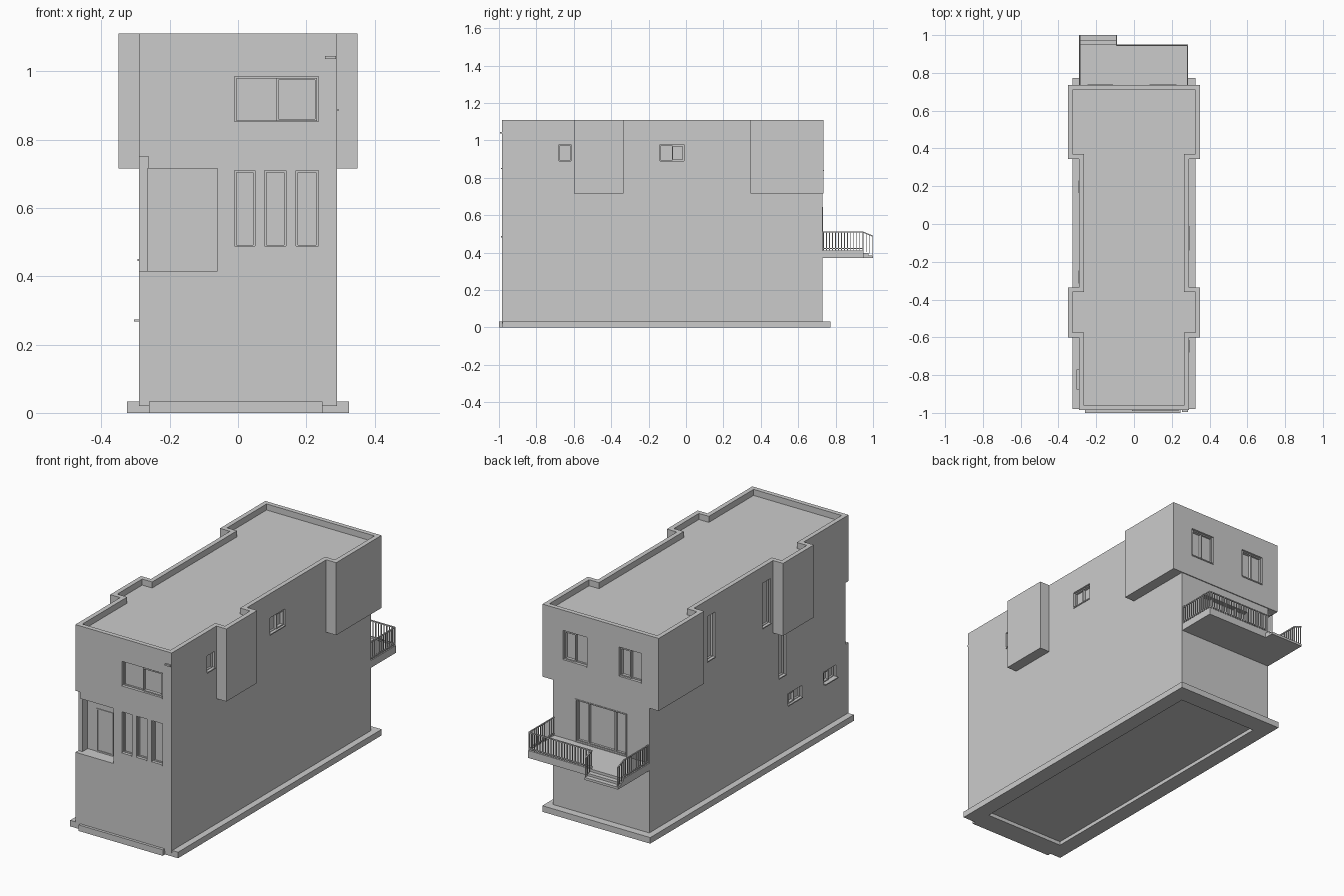
import bpy, bmesh

if "Cube" in bpy.data.objects:
    bpy.data.objects.remove(bpy.data.objects["Cube"])

def box(name, x0, x1, y0, y1, z0, z1):
    me = bpy.data.meshes.new(name)
    bm = bmesh.new()
    bmesh.ops.create_cube(bm, size=1)
    for v in bm.verts:
        v.co = ((x0 + x1) / 2 + v.co.x * (x1 - x0),
                (y0 + y1) / 2 + v.co.y * (y1 - y0),
                (z0 + z1) / 2 + v.co.z * (z1 - z0))
    bm.to_mesh(me)
    bm.free()
    ob = bpy.data.objects.new(name, me)
    bpy.context.collection.objects.link(ob)
    return ob

def combine(target, tool, op):
    mod = target.modifiers.new("cut", 'BOOLEAN')
    mod.operation, mod.object, mod.solver = op, tool, 'EXACT'
    bpy.context.view_layer.objects.active = target
    bpy.ops.object.modifier_apply(modifier=mod.name)
    bpy.data.objects.remove(tool)

def cut(target, *dims):
    combine(target, box("cutter", *dims), 'DIFFERENCE')

# Wall coordinates: a runs along the wall, d is the depth inwards from its face
WALLS = {'front': -0.985, 'back': 0.735, 'left': -0.29, 'right': 0.29}

def wall_dims(wall, a0, a1, z0, z1, d0, d1, plane=None):
    p = WALLS[wall] if plane is None else plane
    s = 1 if p < 0 else -1
    lo, hi = sorted((p + s * d0, p + s * d1))
    if wall in ('front', 'back'):
        return a0, a1, lo, hi, z0, z1
    return lo, hi, a0, a1, z0, z1

def frame(name, wall, a0, a1, z0, z1, d0, d1, t=0.006, plane=None):
    for s0, s1, h0, h1 in ((a0, a0 + t, z0, z1), (a1 - t, a1, z0, z1),
                           (a0 + t, a1 - t, z0, z0 + t), (a0 + t, a1 - t, z1 - t, z1)):
        box(name, *wall_dims(wall, s0, s1, h0, h1, d0, d1, plane))

def window(wall, a0, a1, z0, z1, sashes=1, sill=0.004):
    cut(body, *wall_dims(wall, a0, a1, z0, z1, -0.02, 0.022))
    frame(wall + "_window_frame", wall, a0, a1, z0, z1, 0.012, 0.022)
    if sashes == 2:
        m = (a0 + a1) / 2
        frame(wall + "_window_sash", wall, m, a1 - 0.004, z0 + 0.004, z1 - 0.004, 0.006, 0.022)
    if sill:
        box(wall + "_window_sill", *wall_dims(wall, a0, a1, z0 - 0.003, z0 + 0.003, -sill, 0.012))

# Main body with the two pairs of side bays
body = box("house_body", -0.29, 0.29, -0.985, 0.73, 0.02, 1.11)
BAYS = ((-0.60, -0.335), (0.345, 0.735))
for y0, y1 in BAYS:
    combine(body, box("bay", -0.35, 0.35, y0, y1, 0.715, 1.11), 'UNION')

# Sunken roof leaves a parapet
cut(body, -0.265, 0.265, -0.96, 0.71, 1.077, 1.2)
for y0, y1 in BAYS:
    cut(body, -0.325, 0.325, y0 + 0.025, y1 - 0.025, 1.077, 1.2)

# Front porch recess, open at the corner
cut(body, -0.265, -0.06, -1.1, -0.915, 0.415, 0.715)
cut(body, -0.40, -0.262, -1.1, -0.96, 0.415, 0.75)
frame("front_door_frame", 'front', -0.21, -0.11, 0.415, 0.65, -0.004, 0.003, 0.008, -0.915)

# Front windows
window('front', -0.01, 0.235, 0.85, 0.985, 2)
for a0, a1 in ((-0.01, 0.05), (0.077, 0.14), (0.17, 0.235)):
    window('front', a0, a1, 0.485, 0.71)

# Right side windows
window('right', -0.68, -0.615, 0.887, 0.978)
window('right', -0.14, -0.01, 0.887, 0.978, 2)

# Left side windows: tall slots and low vents
window('left', 0.165, 0.23, 0.775, 1.02)
window('left', -0.315, -0.245, 0.775, 1.02)
window('left', -0.445, -0.385, 0.447, 0.69)
window('left', -0.585, -0.465, 0.27, 0.335, 2, 0.004)
window('left', -0.875, -0.77, 0.27, 0.335, 2, 0.015)

# Back windows
for a0, a1 in ((-0.247, -0.112), (0.082, 0.225)):
    window('back', a0, a1, 0.84, 1.0, 2)

# Sliding balcony door
cut(body, -0.156, 0.156, 0.71, 0.8, 0.41, 0.645)
frame("balcony_door_frame", 'back', -0.156, 0.156, 0.41, 0.645, -0.003, 0.02, 0.006, 0.73)
for a0, a1 in ((-0.15, -0.08), (-0.08, 0.08), (0.08, 0.15)):
    frame("balcony_door_panel", 'back', a0, a1, 0.416, 0.639, 0.008, 0.02, 0.005, 0.73)

# Roof drain spout at the front corner
box("roof_spout", 0.255, 0.287, -0.995, -0.96, 1.036, 1.045)

# Plinth with a hollow underside and a front step
plinth = box("plinth", -0.325, 0.325, -0.98, 0.772, 0, 0.033)
cut(plinth, -0.24, 0.24, -0.88, 0.67, -0.1, 0.02)
box("front_step", -0.26, 0.247, -1.0, -0.98, 0, 0.033)

# Balcony slab and steps
box("balcony_slab", -0.29, 0.287, 0.73, 0.95, 0.372, 0.412)
box("balcony_step_upper", -0.29, -0.09, 0.95, 0.975, 0.372, 0.398)
box("balcony_step_lower", -0.29, -0.09, 0.975, 1.0, 0.372, 0.385)

def railing(x0, y0, x1, y1, base=0.41, top=0.51, drop=0.0):
    length = abs(x1 - x0) + abs(y1 - y0)
    n = max(2, round(length / 0.0165))
    r = 0.0022
    for i in range(n + 1):
        f = i / n
        x, y, dz = x0 + (x1 - x0) * f, y0 + (y1 - y0) * f, -drop * f
        box("railing_baluster", x - r, x + r, y - r, y + r, base + dz, top + dz)
    # Rails, sheared downwards along the run when there is a drop
    for h in ((top,) if drop else (top, base + 0.012)):
        bar = box("railing_bar", min(x0, x1) - 0.003, max(x0, x1) + 0.003,
                  min(y0, y1) - 0.003, max(y0, y1) + 0.003, h - 0.003, h + 0.003)
        for v in bar.data.vertices:
            v.co.z -= drop * (v.co.y > (y0 + y1) / 2)

# Railings round the balcony and down beside the steps
railing(0.283, 0.735, 0.283, 0.945)
railing(-0.286, 0.735, -0.286, 0.945)
railing(-0.093, 0.945, 0.283, 0.945)
for x in (-0.286, -0.093):
    railing(x, 0.948, x, 0.996, drop=0.022)
